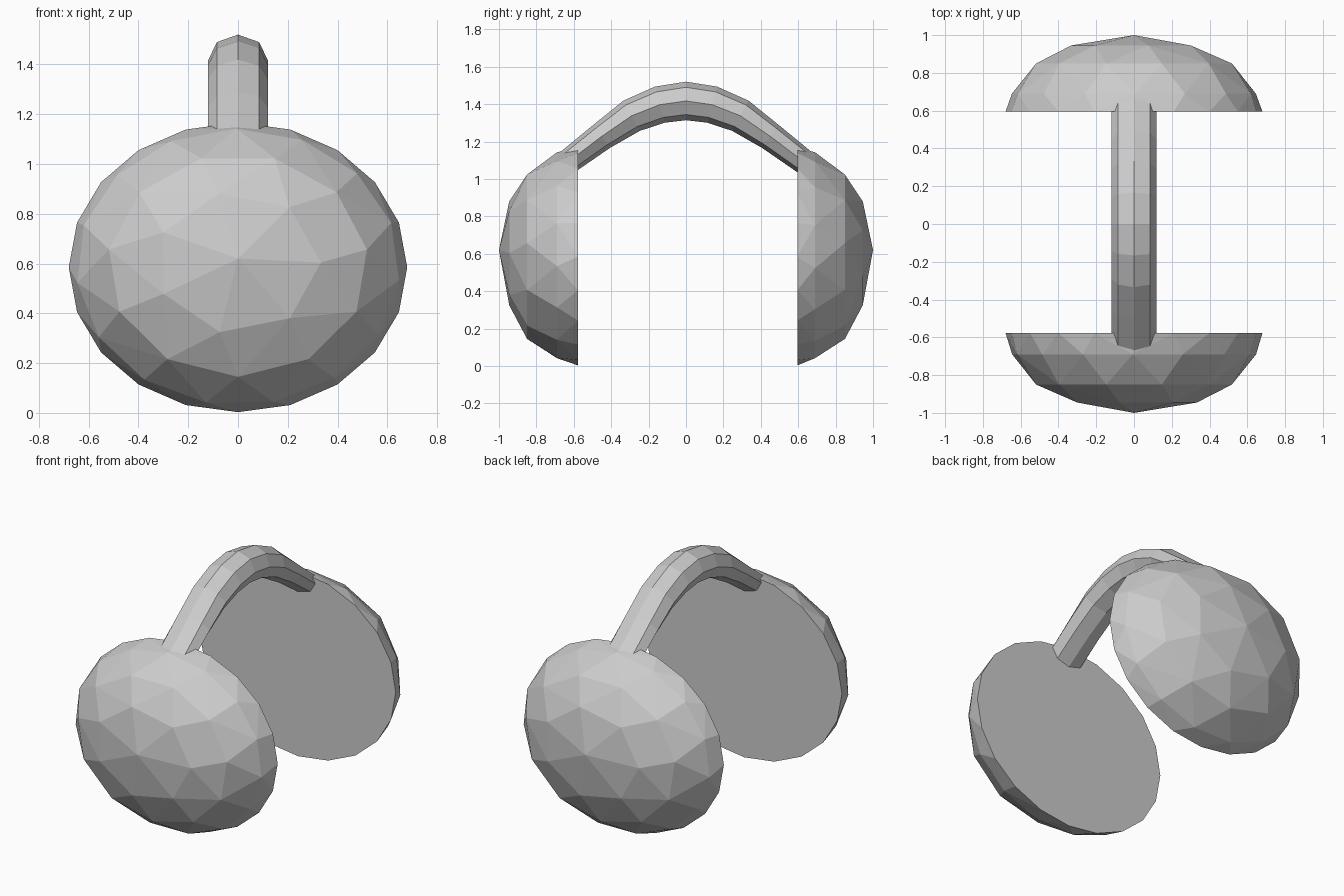
import bpy, bmesh
from math import sin, cos, pi
from mathutils import Vector

if "Cube" in bpy.data.objects:
    bpy.data.objects.remove(bpy.data.objects["Cube"])


def add_object(name, bm):
    bmesh.ops.recalc_face_normals(bm, faces=bm.faces)
    mesh = bpy.data.meshes.new(name)
    bm.to_mesh(mesh)
    bm.free()
    obj = bpy.data.objects.new(name, mesh)
    bpy.context.collection.objects.link(obj)
    return obj


def ear_cup(name, side, rim_y):
    # faceted dome: convex hull over shrinking elliptical rings, flat inner face
    rings = [(1.0, rim_y, 20, 0), (0.955, 0.69, 15, 0.2),
             (0.77, 0.85, 11, 0), (0.49, 0.945, 7, 0.22), (0.0, 1.0, 1, 0)]
    bm = bmesh.new()
    for scale, y, count, phase in rings:
        for i in range(count):
            a = -pi / 2 + 2 * pi * i / count + phase
            centre = 0.585 + 0.035 * (1 - scale)
            bm.verts.new((side * 0.68 * scale * cos(a), side * y,
                          centre + 0.582 * scale * sin(a)))
    bmesh.ops.convex_hull(bm, input=bm.verts)
    bmesh.ops.dissolve_limit(bm, angle_limit=0.02, verts=bm.verts, edges=bm.edges)
    return add_object(name, bm)


def headband(name):
    # arched path (y, z, half thickness), mirrored front to back
    half = [(0.14, 1.397, 0.1), (0.29, 1.338, 0.092),
            (0.45, 1.228, 0.076), (0.64, 1.085, 0.066)]
    path = [(-y, z, t) for y, z, t in reversed(half)] + [(0, 1.417, 0.103)] + half
    bm = bmesh.new()
    loops = []
    for i, (y, z, t) in enumerate(path):
        p, q = path[max(i - 1, 0)], path[min(i + 1, len(path) - 1)]
        tangent = Vector((0, q[0] - p[0], q[1] - p[1])).normalized()
        normal = Vector((0, -tangent.z, tangent.y))
        loops.append([bm.verts.new(Vector((0.12 * cos(k * pi / 4), y, z))
                                   + normal * t * sin(k * pi / 4)) for k in range(8)])
    for a, b in zip(loops, loops[1:]):
        for k in range(8):
            bm.faces.new((a[k], a[(k + 1) % 8], b[(k + 1) % 8], b[k]))
    bm.faces.new(loops[0])
    bm.faces.new(loops[-1])
    return add_object(name, bm)


# Two ear cups joined by the arched band
ear_cup("front_ear_cup", -1, 0.577)
ear_cup("back_ear_cup", 1, 0.595)
headband("headband")
